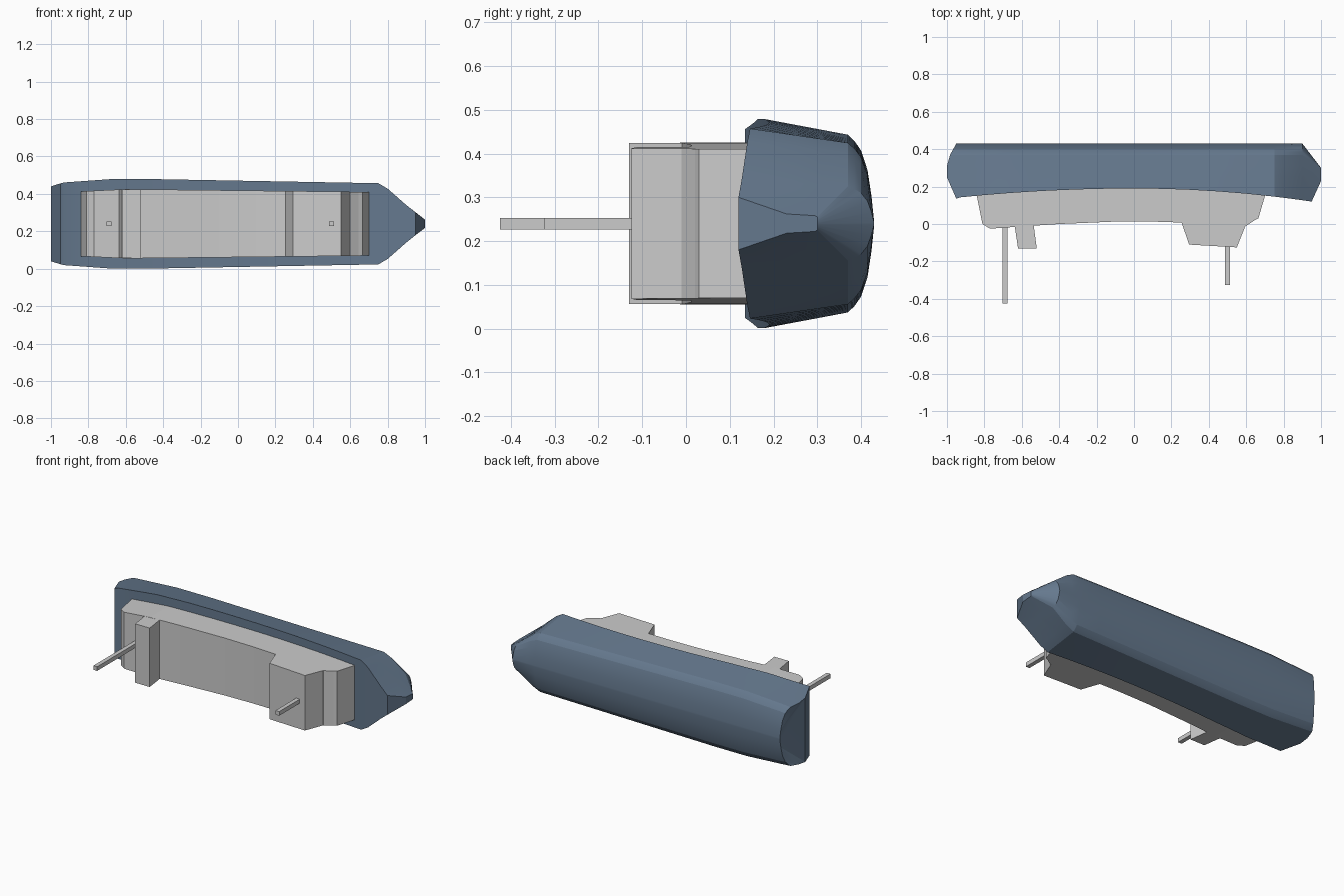
import bpy, bmesh
from math import radians

if "Cube" in bpy.data.objects:
    bpy.data.objects.remove(bpy.data.objects["Cube"])

CZ = 0.24  # centre line of the ship, which lies on its side (deck faces -y)


def lerp(table, x):
    if x <= table[0][0]:
        return table[0][1]
    for (a, va), (b, vb) in zip(table, table[1:]):
        if x <= b:
            return va + (vb - va) * (x - a) / (b - a)
    return table[-1][1]


def loft(name, rings, mat=None, smooth=False):
    """Skin closed rings of equal length and cap both ends."""
    bm = bmesh.new()
    vs = [[bm.verts.new(p) for p in r] for r in rings]
    n = len(rings[0])
    for a, b in zip(vs, vs[1:]):
        for i in range(n):
            j = (i + 1) % n
            bm.faces.new((a[i], a[j], b[j], b[i]))
    bm.faces.new(vs[0])
    bm.faces.new(vs[-1])
    bmesh.ops.remove_doubles(bm, verts=bm.verts, dist=0.0002)
    bmesh.ops.triangulate(bm, faces=[f for f in bm.faces if len(f.verts) > 4])
    bmesh.ops.recalc_face_normals(bm, faces=bm.faces)
    me = bpy.data.meshes.new(name)
    bm.to_mesh(me)
    bm.free()
    ob = bpy.data.objects.new(name, me)
    bpy.context.collection.objects.link(ob)
    if mat:
        me.materials.append(mat)
    if smooth:
        bpy.context.view_layer.objects.active = ob
        ob.select_set(True)
        bpy.ops.object.shade_smooth_by_angle(angle=radians(15))
        ob.select_set(False)
    return ob


def mirror_ring(half):
    """half: (x, y, half width) from deck edge to keel."""
    return [(x, y, CZ + w) for x, y, w in half] + \
           [(x, y, CZ - w) for x, y, w in reversed(half)]


blue = bpy.data.materials.new("hull_blue")
blue.diffuse_color = (0.13, 0.19, 0.27, 1)
blue.use_nodes = True
blue.node_tree.nodes["Principled BSDF"].inputs["Base Color"].default_value = blue.diffuse_color

# Hull: deck line, plan width and section widths
def deck_y(x):
    return 0.19 - (0.055 if x < 0 else 0.0775) * x * x

WIDTH = [(-1, .216), (-.68, .239), (-.45, .239), (.75, .217), (.80, .188), (.90, .10)]
BILGE = [(.37, .85), (.385, .79), (.40, .70), (.415, .51), (.424, .26), (.43, .02)]

def section(x, xs=None):
    w, d = lerp(WIDTH, x), deck_y(x)
    half = [(d, 1), (.25, 1 - .15 * (.25 - d) / (.37 - d)),
            (.31, 1 - .15 * (.31 - d) / (.37 - d))] + BILGE
    return mirror_ring([(xs(y) if xs else x, y, w * k) for y, k in half])

STERN = [(.14, -.95), (.25, -1), (.34, -1), (.43, -.95)]
rings = [section(-1, lambda y: lerp(STERN, y))]
rings += [section(x) for x in (-.93, -.8, -.68, -.56, -.45, -.3, -.15, 0, .15, .3, .45, .6, .75, .80, .90)]
bow = [(.95, .12, .06), (1, .23, .022), (1, .295, .018)]
bow += [(1, .30, .018 * (1 - (i + 1) / 6)) for i in range(6)]
rings.append(mirror_ring(bow))
loft("hull", rings, blue, True)

# Deckhouses: side profile stations (x top, y top, x base, y base)
HOUSE_W = [(-.85, .173), (-.6, .185), (-.4, .183), (.72, .170)]

def house(name, stations):
    out = []
    for xt, yt, xb, yb in stations:
        wt, wb = lerp(HOUSE_W, xt), lerp(HOUSE_W, xb)
        out.append([(xt, yt, CZ + wt), (xb, yb, CZ + wb),
                    (xb, yb, CZ - wb), (xt, yt, CZ - wt)])
    return loft(name, out)

house("main_deckhouse", [
    (-.81, 0, -.85, .20), (-.77, -.025, -.77, .22), (-.6, -.013, -.6, .22),
    (-.4, 0, -.4, .22), (-.1, .013, -.1, .22), (.1, .013, .1, .22),
    (.25, .008, .25, .22), (.4, .003, .4, .22), (.6, -.01, .6, .22),
    (.645, .02, .645, .22), (.665, .03, .712, .19)])
house("funnel_block", [(-.62, -.13, -.638, -.01), (-.52, -.13, -.54, .02)])
house("bridge_block", [(.295, -.11, .25, .02), (.55, -.125, .60, 0)])

# Masts
for name, x, y0, y1 in (("aft_mast", -.69, 0, -.425), ("fore_mast", .5, -.1, -.325)):
    bpy.ops.mesh.primitive_cube_add(size=1, location=(x, (y0 + y1) / 2, CZ))
    mast = bpy.context.object
    mast.name = name
    mast.scale = (.026, y0 - y1, .026)
